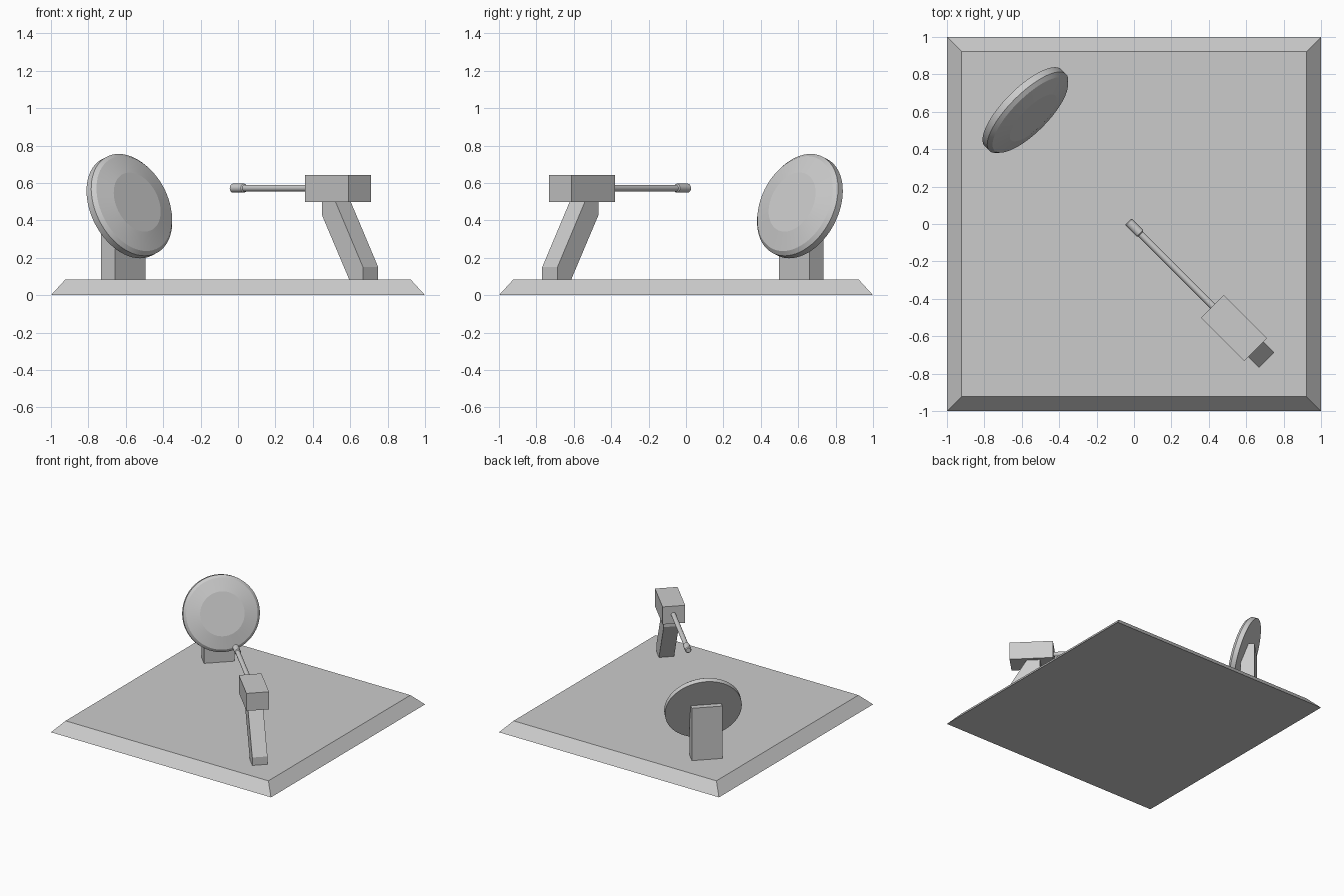
import bpy, bmesh
from math import radians, cos, sin, pi
from mathutils import Matrix

if "Cube" in bpy.data.objects:
    bpy.data.objects.remove(bpy.data.objects["Cube"])

# Everything stands along a plate diagonal: local x runs back-left to front-right
DIAGONAL = Matrix.Rotation(radians(-45), 4, 'Z')


def finish(name, bm, matrix=None, smooth=False):
    if matrix is not None:
        bm.transform(matrix)
    bmesh.ops.recalc_face_normals(bm, faces=bm.faces[:])
    mesh = bpy.data.meshes.new(name)
    bm.to_mesh(mesh)
    bm.free()
    obj = bpy.data.objects.new(name, mesh)
    bpy.context.collection.objects.link(obj)
    if smooth:
        bpy.ops.object.select_all(action='DESELECT')
        obj.select_set(True)
        bpy.context.view_layer.objects.active = obj
        bpy.ops.object.shade_smooth_by_angle(angle=radians(12))
    return obj


def extrude_profile(name, profile, v0, v1):
    """Extrude an (x, z) profile sideways from v0 to v1 on the diagonal."""
    bm = bmesh.new()
    a = [bm.verts.new((x, v0, z)) for x, z in profile]
    b = [bm.verts.new((x, v1, z)) for x, z in profile]
    bm.faces.new(a)
    bm.faces.new(b[::-1])
    n = len(a)
    for i in range(n):
        j = (i + 1) % n
        bm.faces.new((a[i], a[j], b[j], b[i]))
    return finish(name, bm, DIAGONAL)


def lathe(name, profile, matrix, segments):
    """Revolve a (radius, height) profile round z, with capped ends."""
    bm = bmesh.new()
    rings = [[bm.verts.new((r * cos(2 * pi * k / segments),
                            r * sin(2 * pi * k / segments), h))
              for k in range(segments)] for r, h in profile]
    for lo, hi in zip(rings, rings[1:]):
        for k in range(segments):
            m = (k + 1) % segments
            bm.faces.new((lo[k], lo[m], hi[m], hi[k]))
    bm.faces.new(rings[0][::-1])
    bm.faces.new(rings[-1])
    return finish(name, bm, DIAGONAL @ matrix, smooth=True)


# Base plate with sloping edges
bm = bmesh.new()
bmesh.ops.create_cube(bm, size=2)
for v in bm.verts:
    top = v.co.z > 0
    s = 0.922 if top else 1.0
    v.co = (v.co.x * s, v.co.y * s, 0.085 if top else 0)
finish("base_plate", bm)

# Tilted dish with chamfered rim and shallow raised face
dish_matrix = Matrix.Translation((-0.831, 0.02, 0.48)) @ Matrix.Rotation(radians(70), 4, 'Y')
lathe("dish", [(0.29, -0.03), (0.29, 0.008), (0.27, 0.028), (0.168, 0.052)],
      dish_matrix, 64)

# Post behind the dish, its front leaning with the dish
extrude_profile("dish_post", [(-0.922, 0.085), (-0.817, 0.085), (-0.817, 0.36),
                              (-0.865, 0.515), (-0.922, 0.515)], -0.113, 0.118)

# Leaning leg and the box it carries
extrude_profile("box_leg", [(0.911, 0.085), (1.016, 0.085), (1.016, 0.15),
                            (0.808, 0.5), (0.706, 0.5), (0.706, 0.428)], -0.071, 0.044)
extrude_profile("box", [(0.607, 0.498), (0.935, 0.498), (0.935, 0.642),
                        (0.607, 0.642)], -0.101, 0.07)

# Rod and its thicker tip
rod_matrix = Matrix.Translation((0, -0.0125, 0.572)) @ Matrix.Rotation(radians(90), 4, 'Y')
lathe("rod", [(0.018, 0.05), (0.018, 0.615)], rod_matrix, 32)
lathe("rod_tip", [(0.018, -0.032), (0.024, -0.026), (0.024, 0.057), (0.018, 0.063)],
      rod_matrix, 32)
